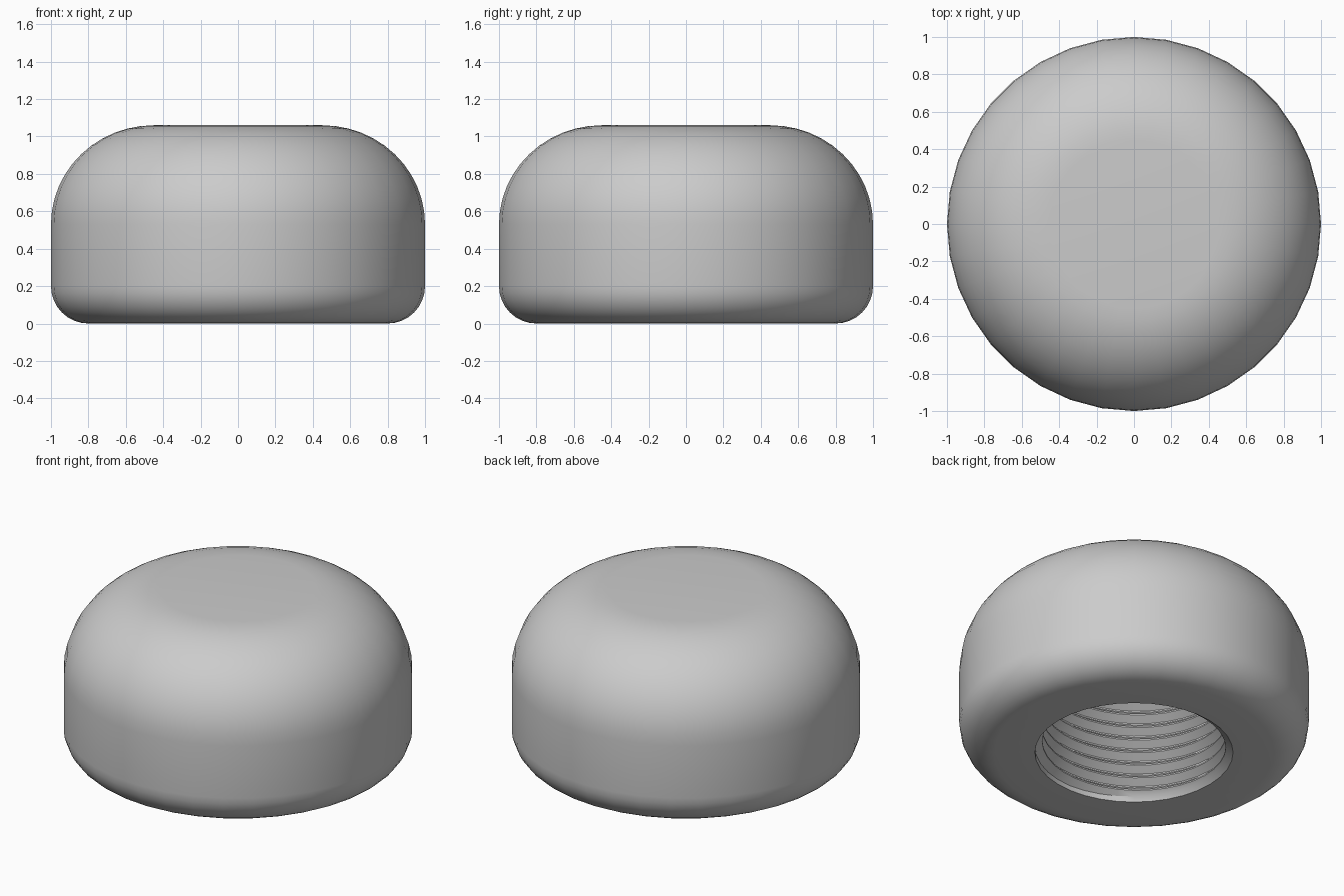
import bpy
import bmesh
from math import sin, cos, pi, floor

cube = bpy.data.objects.get("Cube")
if cube:
    bpy.data.objects.remove(cube, do_unlink=True)

SIDES = 36
HEIGHT = 1.06
MINOR, MAJOR = 0.525, 0.567          # thread crest and root radii
PITCH = 0.083
HOLE_START, HOLE_END = 0.03, 0.78
THREAD = [(0, MINOR), (0.1, MINOR), (0.5, MAJOR), (0.6, MAJOR), (1, MINOR)]


def arc(cx, cz, rx, rz, start, end, steps):
    """Quarter-round profile points (radius, height)."""
    angles = [start + (end - start) * i / steps for i in range(steps + 1)]
    return [(cx + rx * cos(a), cz + rz * sin(a)) for a in angles]


def thread_radius(phase):
    """Radius of the thread profile at a fraction of one turn."""
    phase -= floor(phase)
    for (p0, r0), (p1, r1) in zip(THREAD, THREAD[1:]):
        if phase <= p1:
            return r0 + (r1 - r0) * (phase - p0) / (p1 - p0)
    return MINOR


def thread_column(turn):
    """Thread profile at one angle, lifted along the helix and clipped."""
    points = []
    for k in range(-1, int(HOLE_END / PITCH) + 2):
        for phase, _ in THREAD[:-1]:
            z = (k + phase + turn) * PITCH
            z = min(max(z, HOLE_START), HOLE_END)
            points.append((thread_radius(z / PITCH - turn), z))
    return points


# Outer shell: flat top, large shoulder, straight wall, rounded foot
shell = [(0, HEIGHT)]
shell += arc(0.45, 0.53, 0.55, HEIGHT - 0.53, pi / 2, 0, 12)
shell += arc(0.8, 0.2, 0.2, 0.2, 0, -pi / 2, 8)
shell.append((MAJOR, 0))

# Sweep the shell and the threaded bore around the axis
bm = bmesh.new()
columns = []
for i in range(SIDES + 1):
    turn = i / SIDES
    a = 2 * pi * turn
    profile = shell + thread_column(turn) + [(0, HOLE_END)]
    columns.append([bm.verts.new((r * cos(a), r * sin(a), z)) for r, z in profile])
for left, right in zip(columns, columns[1:]):
    for j in range(len(left) - 1):
        bm.faces.new((left[j], left[j + 1], right[j + 1], right[j]))
bmesh.ops.remove_doubles(bm, verts=bm.verts[:], dist=0.0002)
bmesh.ops.recalc_face_normals(bm, faces=bm.faces[:])

mesh = bpy.data.meshes.new("threaded_cap")
bm.to_mesh(mesh)
bm.free()
cap = bpy.data.objects.new("threaded_cap", mesh)
bpy.context.collection.objects.link(cap)

# Single plain grey
grey = bpy.data.materials.new("light_grey")
grey.use_nodes = True
colour = (0.6, 0.6, 0.6, 1)
grey.diffuse_color = colour
grey.node_tree.nodes["Principled BSDF"].inputs["Base Color"].default_value = colour
mesh.materials.append(grey)

# Smooth outside, crisp thread edges
bpy.ops.object.select_all(action="DESELECT")
cap.select_set(True)
bpy.context.view_layer.objects.active = cap
bpy.ops.object.shade_smooth_by_angle(angle=pi / 6)
